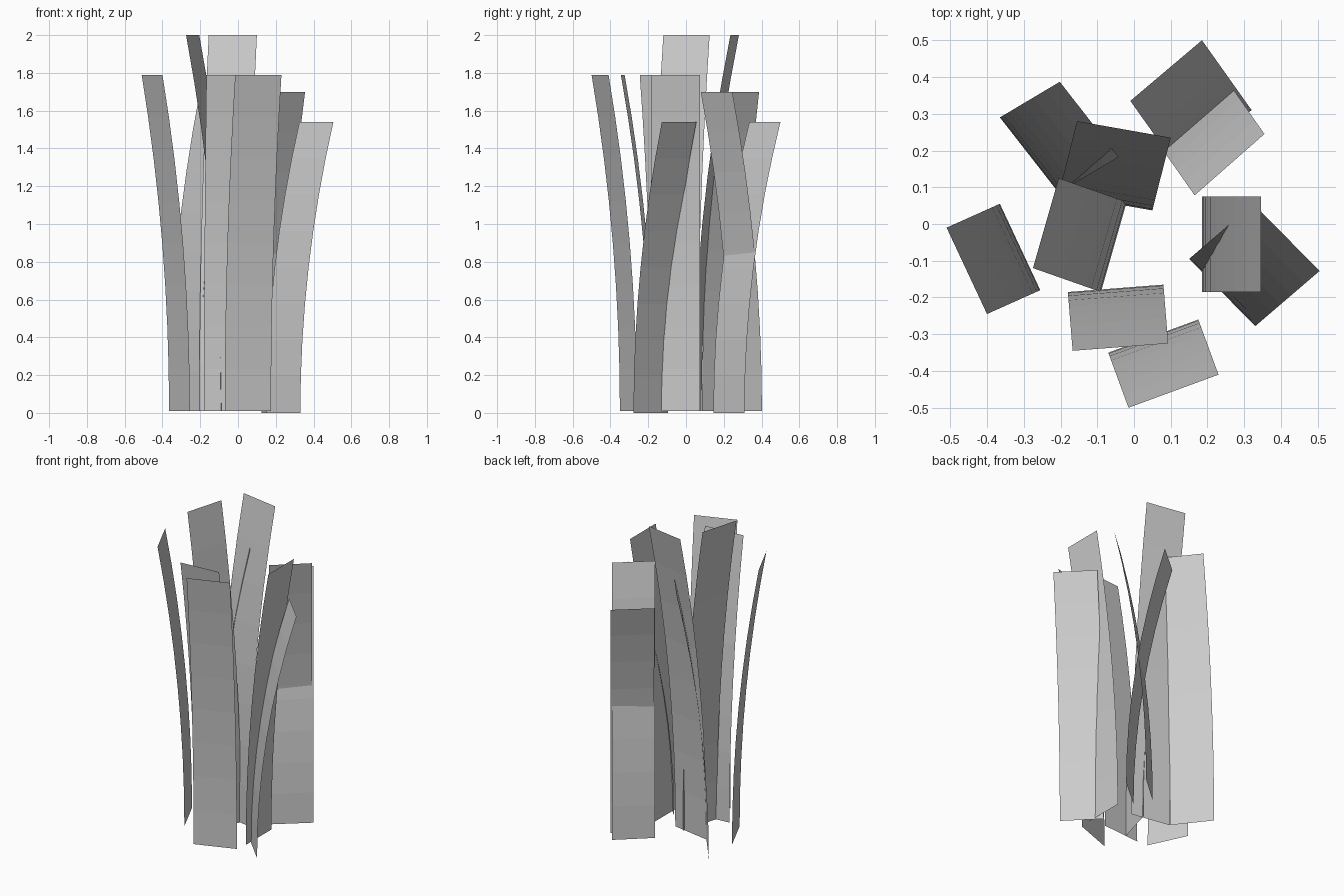
import bpy
import bmesh

SEGMENTS = 8

# Each blade: base edge start, base edge end, lean at the tip, tip height, base height
BLADES = [
    ((-0.365, 0.055), (-0.255, -0.18), (-0.145, -0.065), 1.79, 0.01),   # left
    ((-0.07, -0.35), (0.175, -0.26), (0.055, -0.15), 1.79, 0.01),       # front
    ((-0.18, -0.185), (0.08, -0.165), (0.013, -0.16), 1.79, 0.01),      # front inner
    ((-0.02, 0.06), (-0.09, -0.185), (-0.185, 0.065), 2.0, 0.01),       # centre left
    ((-0.205, 0.082), (0.05, 0.037), (0.05, 0.198), 2.0, 0.01),         # centre back
    ((-0.365, 0.29), (-0.205, 0.085), (0.163, 0.097), 1.70, 0.01),      # back left
    ((0.125, 0.145), (0.32, 0.31), (-0.135, 0.19), 1.54, 0.0),          # back right, outward
    ((0.055, 0.235), (0.245, 0.402), (0.11, -0.157), 1.70, 0.01),       # back right, inward
    ((0.15, -0.095), (0.33, -0.278), (0.175, 0.15), 1.54, 0.0),         # right, swept
    ((0.185, 0.075), (0.185, -0.185), (0.16, 0.0), 1.79, 0.01),         # right
]


def add_blade(index, start, end, lean, top, bottom):
    """Thin flat strip bending along a parabola from base to tip."""
    bm = bmesh.new()
    previous = None
    for i in range(SEGMENTS + 1):
        t = i / SEGMENTS
        z = bottom + (top - bottom) * t
        row = [bm.verts.new((p[0] + lean[0] * t * t, p[1] + lean[1] * t * t, z))
               for p in (start, end)]
        if previous:
            bm.faces.new((previous[0], previous[1], row[1], row[0]))
        previous = row
    mesh = bpy.data.meshes.new(f"grass_blade_{index}")
    bm.to_mesh(mesh)
    bm.free()
    obj = bpy.data.objects.new(f"grass_blade_{index}", mesh)
    bpy.context.collection.objects.link(obj)


# Tuft of grass; the lowest blades touch the ground
for n, blade in enumerate(BLADES, 1):
    add_blade(n, *blade)
